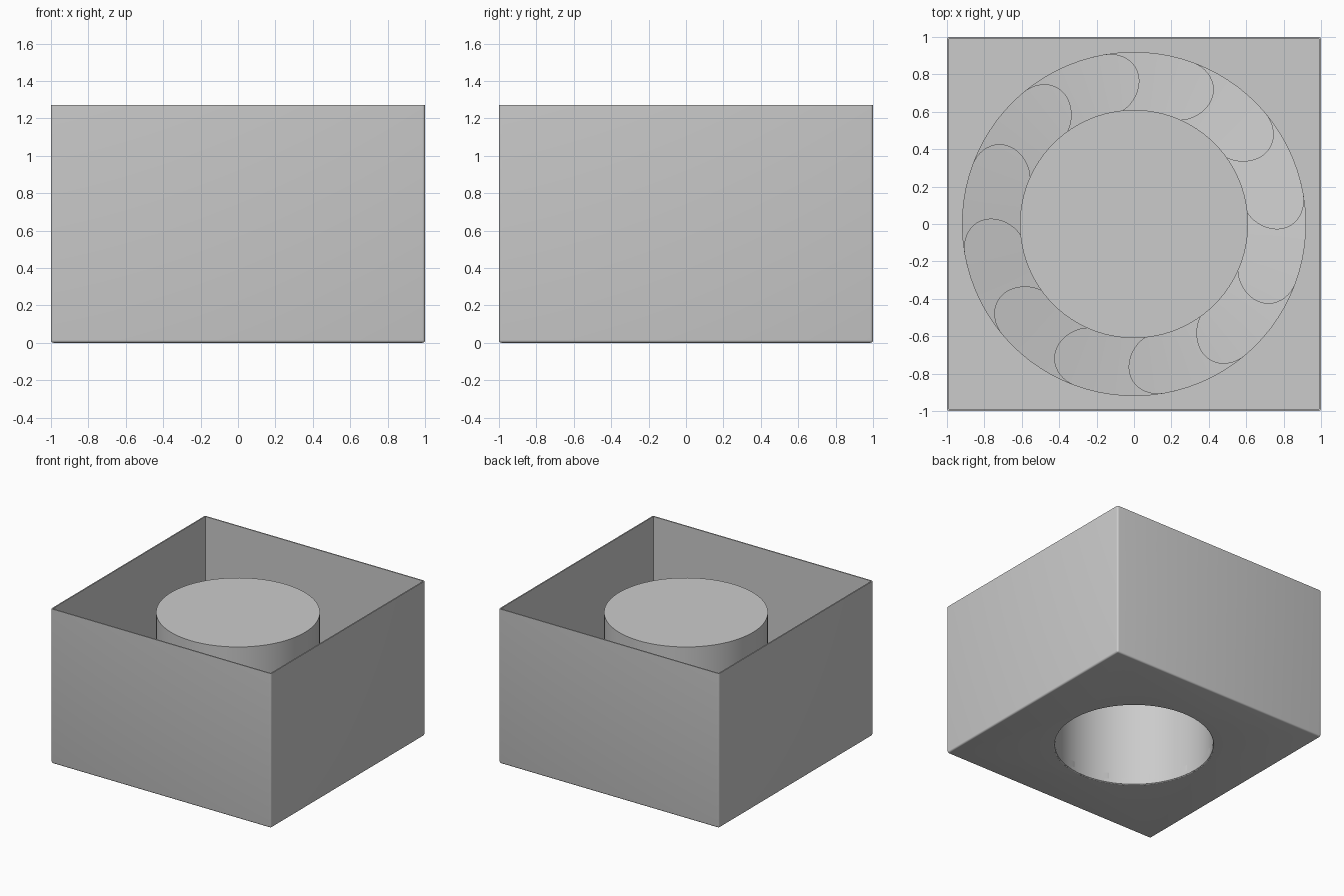
import bpy, bmesh, math

if "Cube" in bpy.data.objects:
    bpy.data.objects.remove(bpy.data.objects["Cube"])

T = 0.01            # sheet thickness
H = 1.27            # tray height
R_CORE = 0.61


def to_object(name, bm):
    bmesh.ops.recalc_face_normals(bm, faces=bm.faces[:])
    me = bpy.data.meshes.new(name)
    bm.to_mesh(me)
    bm.free()
    ob = bpy.data.objects.new(name, me)
    bpy.context.collection.objects.link(ob)
    return ob


def block(name, half, z0, z1):
    bm = bmesh.new()
    bmesh.ops.create_cube(bm, size=1)
    for v in bm.verts:
        v.co.x *= 2 * half
        v.co.y *= 2 * half
        v.co.z = z0 if v.co.z < 0 else z1
    return bm


def smooth(ob, angle=35):
    bpy.ops.object.select_all(action='DESELECT')
    ob.select_set(True)
    bpy.context.view_layer.objects.active = ob
    bpy.ops.object.shade_smooth_by_angle(angle=math.radians(angle))


def cut(ob, cutter):
    m = ob.modifiers.new("cut", 'BOOLEAN')
    m.operation = 'DIFFERENCE'
    m.solver = 'EXACT'
    m.object = cutter
    bpy.context.view_layer.objects.active = ob
    bpy.ops.object.modifier_apply(modifier=m.name)
    bpy.data.objects.remove(cutter)


# Tray: thin square box, rounded outside edges, sharp open top
bm = block("tray", 1.0, 0, H)
edges = [e for e in bm.edges if min(v.co.z for v in e.verts) < 0.01]
bmesh.ops.bevel(bm, geom=edges, offset=0.014, segments=4, profile=0.5, affect='EDGES')
tray = to_object("tray", bm)
cut(tray, to_object("cavity_cutter", block("c", 1.0 - T, T, H + 0.5)))
bm = bmesh.new()
bmesh.ops.create_cone(bm, cap_ends=True, segments=96, radius1=R_CORE - T / 2,
                      radius2=R_CORE - T / 2, depth=0.2)
cut(tray, to_object("hole_cutter", bm))
smooth(tray)

# Core: hollow upright cylinder, closed on top and open below
bm = bmesh.new()
profile = [(0, 1.125), (R_CORE, 1.125), (R_CORE, 0.004), (R_CORE - 0.004, 0),
           (R_CORE - T, 0.004), (R_CORE - T, 1.125 - T), (0, 1.125 - T)]
vs = [bm.verts.new((r, 0, z)) for r, z in profile]
es = [bm.edges.new(p) for p in zip(vs, vs[1:])]
bmesh.ops.spin(bm, geom=vs + es, cent=(0, 0, 0), axis=(0, 0, 1),
               angle=2 * math.pi, steps=96, use_merge=True)
bmesh.ops.remove_doubles(bm, verts=bm.verts[:], dist=1e-5)
smooth(to_object("core", bm))


# Scales: twelve overlapping ramps around the core, round head over the next tail
def scale_piece(name, start):
    mid, rad, n = 0.759, 0.161, 12
    head, tail = 12, 46
    bm = bmesh.new()
    stations = []
    # rows across the ring: rounded head first, then the curved body
    for i in range(n + 1):
        a = math.pi / 2 * i / n
        w = max(rad * math.sin(a), 0.002)
        stations.append((head - math.degrees(rad * math.cos(a) / mid), w))
    stations += [(head + (tail - head) * k / 8, rad) for k in range(1, 9)]
    rows = []
    for ang, w in stations:
        t = math.radians(ang + start)
        z = 0.105 - 0.08 * (ang / tail)
        rows.append([bm.verts.new((r * math.cos(t), r * math.sin(t), h))
                     for r, h in ((mid - w, 0.004), (mid - w, z),
                                  (mid + w, z), (mid + w, 0.004))])
    for a, b in zip(rows, rows[1:]):
        for k in range(4):
            bm.faces.new((a[k], a[(k + 1) % 4], b[(k + 1) % 4], b[k]))
    bm.faces.new(rows[0])
    bm.faces.new(rows[-1])
    smooth(to_object(name, bm))


for i in range(12):
    scale_piece(f"ring_scale_{i + 1}", 30 * i - 2)
